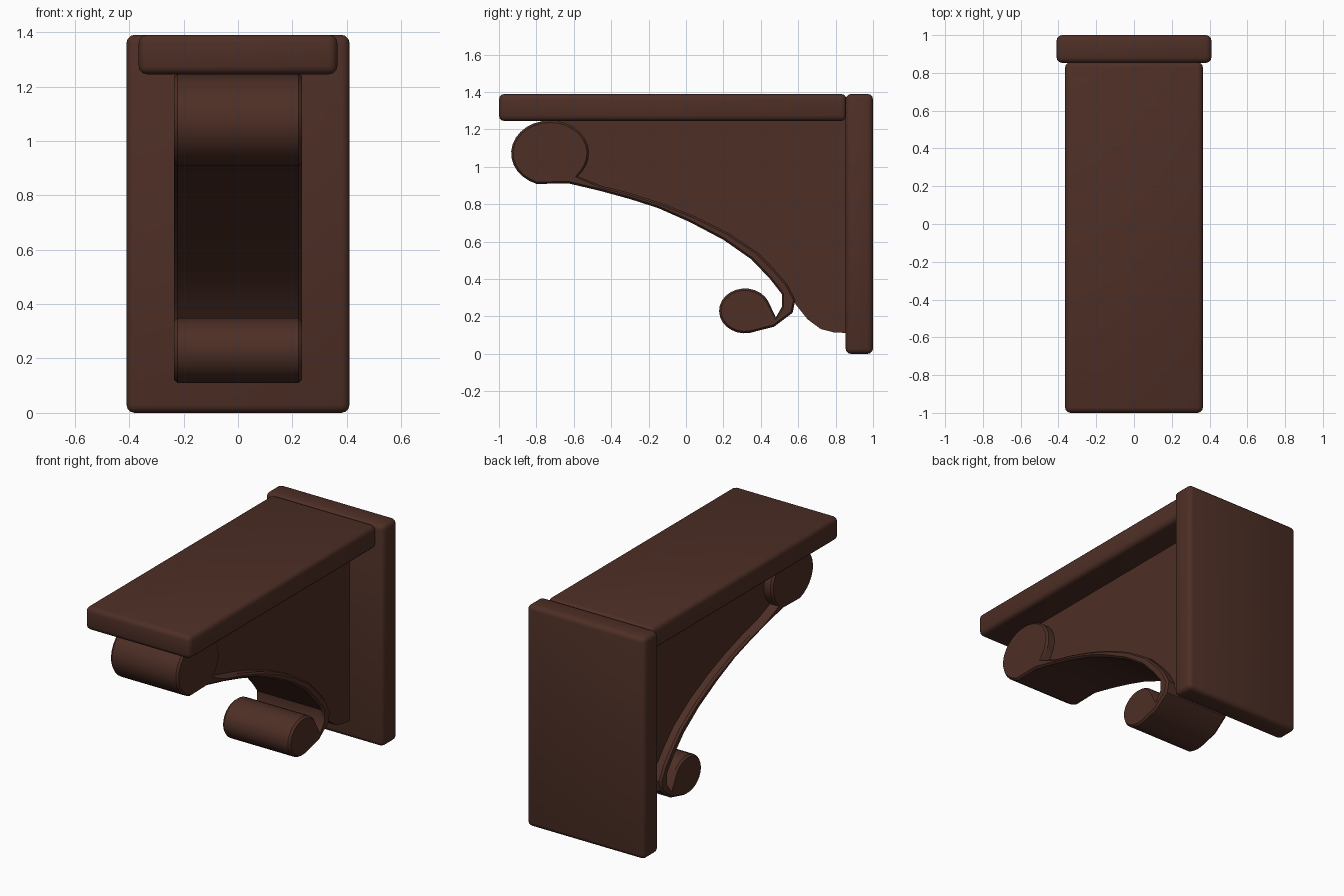
import bpy, bmesh, math

if "Cube" in bpy.data.objects:
    bpy.data.objects.remove(bpy.data.objects["Cube"])

wood = bpy.data.materials.new("dark brown wood")
wood.diffuse_color = (0.075, 0.028, 0.019, 1)
wood.use_nodes = True
wood.node_tree.nodes["Principled BSDF"].inputs["Base Color"].default_value = wood.diffuse_color


def finish(name, bm, angle=35):
    bmesh.ops.recalc_face_normals(bm, faces=bm.faces)
    me = bpy.data.meshes.new(name)
    bm.to_mesh(me)
    bm.free()
    ob = bpy.data.objects.new(name, me)
    bpy.context.collection.objects.link(ob)
    me.materials.append(wood)
    bpy.ops.object.select_all(action='DESELECT')
    ob.select_set(True)
    bpy.context.view_layer.objects.active = ob
    bpy.ops.object.shade_smooth_by_angle(angle=math.radians(angle))
    return ob


def board(name, lo, hi, bevel=0.03):
    bm = bmesh.new()
    bmesh.ops.create_cube(bm, size=1)
    for v in bm.verts:
        v.co = [(a + b) / 2 + c * (b - a) for a, b, c in zip(lo, hi, v.co)]
    bmesh.ops.bevel(bm, geom=bm.edges[:], offset=bevel, segments=3,
                    profile=0.5, affect='EDGES')
    return finish(name, bm)


def slab(name, outline, half, rim=0.0):
    """Extrude a (y, z) outline across x, with an optional chamfered rim."""
    bm = bmesh.new()
    rings = [[bm.verts.new((x, y, z)) for y, z in outline]
             for x in (-half + rim, half - rim)]
    caps = [bm.faces.new(r) for r in rings]
    n = len(outline)
    for i in range(n):
        j = (i + 1) % n
        bm.faces.new((rings[0][i], rings[0][j], rings[1][j], rings[1][i]))
    bmesh.ops.recalc_face_normals(bm, faces=bm.faces)
    if rim:
        bmesh.ops.inset_region(bm, faces=caps, thickness=rim * 0.8, depth=rim,
                               use_even_offset=False)
    return finish(name, bm)


def arc(cy, cz, ry, rz, a0, a1, n):
    return [(cy + ry * math.cos(math.radians(a0 + (a1 - a0) * i / n)),
             cz + rz * math.sin(math.radians(a0 + (a1 - a0) * i / n)))
            for i in range(n + 1)]


# Wall plate and shelf
board("back_plate", (-0.41, 0.853, 0), (0.41, 1.0, 1.39))
board("top_shelf", (-0.365, -1.0, 1.245), (0.365, 0.858, 1.39))

# Scroll band: upper roll, curved strip, lower roll in one profile
outer = [(-0.45, 0.898), (-0.3, 0.86), (-0.13, 0.806), (0.05, 0.735),
         (0.22, 0.65), (0.38, 0.545), (0.47, 0.455), (0.54, 0.375),
         (0.585, 0.29), (0.57, 0.22), (0.47, 0.145)]
inner = [(0.48, 0.195), (0.512, 0.25), (0.512, 0.32), (0.45, 0.40),
         (0.35, 0.505), (0.2, 0.61), (0.02, 0.705), (-0.15, 0.78),
         (-0.3, 0.828), (-0.46, 0.872)]
upper_roll = arc(-0.727, 1.073, 0.208, 0.175, 250, -45, 24)
lower_roll = arc(0.315, 0.23, 0.138, 0.12, 280, 25, 18)
slab("scroll_band", upper_roll + outer + lower_roll + inner + [(-0.63, 0.912)],
     0.235, 0.013)

# Recessed web between shelf, plate and band
foot = [(0.86, 0.112), (0.79, 0.115), (0.72, 0.133), (0.65, 0.185), (0.59, 0.26)]
top_edge = [(-0.72, 1.26), (0.86, 1.26)]
curve = [(0.555, 0.31), (0.495, 0.4), (0.365, 0.525), (0.21, 0.63),
         (0.035, 0.72), (-0.14, 0.793), (-0.3, 0.844), (-0.6, 0.925), (-0.72, 0.96)]
slab("web", top_edge + foot + curve, 0.178)
